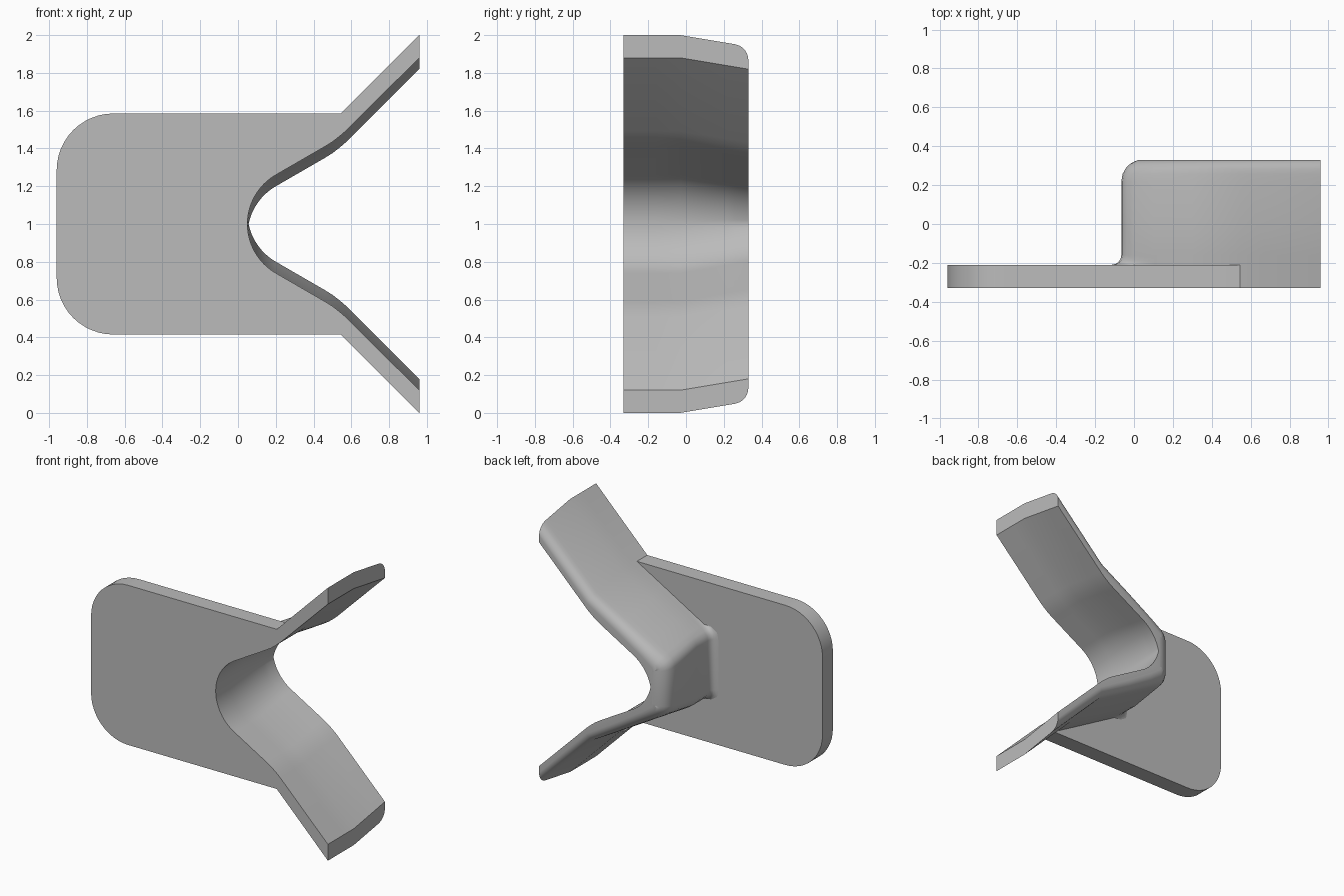
import bpy, bmesh
from math import asin, cos, sin, radians, sqrt

cube = bpy.data.objects.get("Cube")
if cube:
    bpy.data.objects.remove(cube)

MID = 1.0                       # height of the symmetry plane
FRONT, PLATE_BACK, BACK = -0.33, -0.21, 0.33
ARC_R = 0.3                     # inner cradle radius
FILLET = 0.05

grey = bpy.data.materials.new("plain_grey")
grey.use_nodes = True
grey.diffuse_color = (0.5, 0.5, 0.5, 1)
grey.node_tree.nodes["Principled BSDF"].inputs["Base Color"].default_value = (0.5, 0.5, 0.5, 1)

# Upper outer wall: x, height above middle, inward angle, back rounding, root fillet
OUTER = [
    (0.96, 1.0, -90, 0.07, 0),
    (0.545, 0.585, -55, 0.055, 0),
    (0.3, 0.444, -60, 0.06, 0),
    (0.1, 0.328, -60, 0.07, 0),
    (0.0, 0.27, -58, 0.08, 0),
    (-0.035, 0.245, -45, 0.095, 0.6),
    (-0.058, 0.218, -20, 0.11, 1),
    (-0.065, 0.185, 0, 0.11, 1),
    (-0.065, 0.0, 0, 0.11, 1),
]


def section(y):
    """Half cross-section of the forked wall at depth y."""
    drop = max(0, (y + 0.03) / 6)
    start, end = asin(drop / ARC_R), radians(60)
    pts = []
    for i in range(13):
        a = start + (end - start) * i / 12
        pts.append((0.05 + ARC_R - ARC_R * cos(a), ARC_R * sin(a) - drop))
    pts += [(x, z - drop) for x, z in ((0.46, 0.41), (0.5, 0.435), (0.535, 0.462),
                                       (0.57, 0.492), (0.96, 0.88))]
    for x, z, ang, r, fil in OUTER:
        over = max(0, y - (BACK - r))
        inset = r - sqrt(max(0, r * r - over * over))
        under = PLATE_BACK + FILLET - y
        if fil and 0 < under < FILLET + 0.001:
            inset -= fil * (FILLET - sqrt(max(0, FILLET ** 2 - under ** 2)))
        pts.append((x + inset * cos(radians(ang)),
                    max(0, z - drop + inset * sin(radians(ang)))))
    return pts


def finish(name, bm):
    bmesh.ops.recalc_face_normals(bm, faces=bm.faces)
    mesh = bpy.data.meshes.new(name)
    bm.to_mesh(mesh)
    bm.free()
    mesh.materials.append(grey)
    obj = bpy.data.objects.new(name, mesh)
    bpy.context.collection.objects.link(obj)
    obj.location.z = MID
    bpy.ops.object.select_all(action='DESELECT')
    obj.select_set(True)
    bpy.context.view_layer.objects.active = obj
    bpy.ops.object.shade_smooth_by_angle(angle=radians(35))
    mirror = obj.modifiers.new("mirror", 'MIRROR')
    mirror.use_axis = (False, False, True)
    mirror.merge_threshold = 0.0005
    return obj


def loft(name, rings):
    """Skin open rings and cap the first and last."""
    bm = bmesh.new()
    rows = [[bm.verts.new(p) for p in ring] for ring in rings]
    for a, b in zip(rows, rows[1:]):
        for i in range(len(a) - 1):
            bm.faces.new((a[i], a[i + 1], b[i + 1], b[i]))
    bm.faces.new(rows[0])
    bm.faces.new(rows[-1])
    return finish(name, bm)


# Forked cradle, lofted from front to back
depths = [FRONT, PLATE_BACK]
depths += [PLATE_BACK + FILLET * (1 - cos(radians(a))) for a in (25, 45, 65, 90)]
depths += [-0.03]
depths += [BACK - 0.11 * (1 - sin(radians(a))) for a in (0, 20, 35, 45, 55, 62, 70, 80, 90)]
loft("forked_cradle", [[(x, y, z) for x, z in section(y)] for y in depths])

# Mounting plate with rounded outer corners, its inner edge following the cradle
outline = [(-0.96, 0.0)]
for i in range(13):
    a = radians(90 * i / 12)
    outline.append((-0.66 - 0.3 * cos(a), 0.285 + 0.3 * sin(a)))
outline += [(x, z) for x, z, *_ in OUTER[1:]]
loft("mounting_plate", [[(x, y, z) for x, z in outline] for y in (FRONT, PLATE_BACK)])
